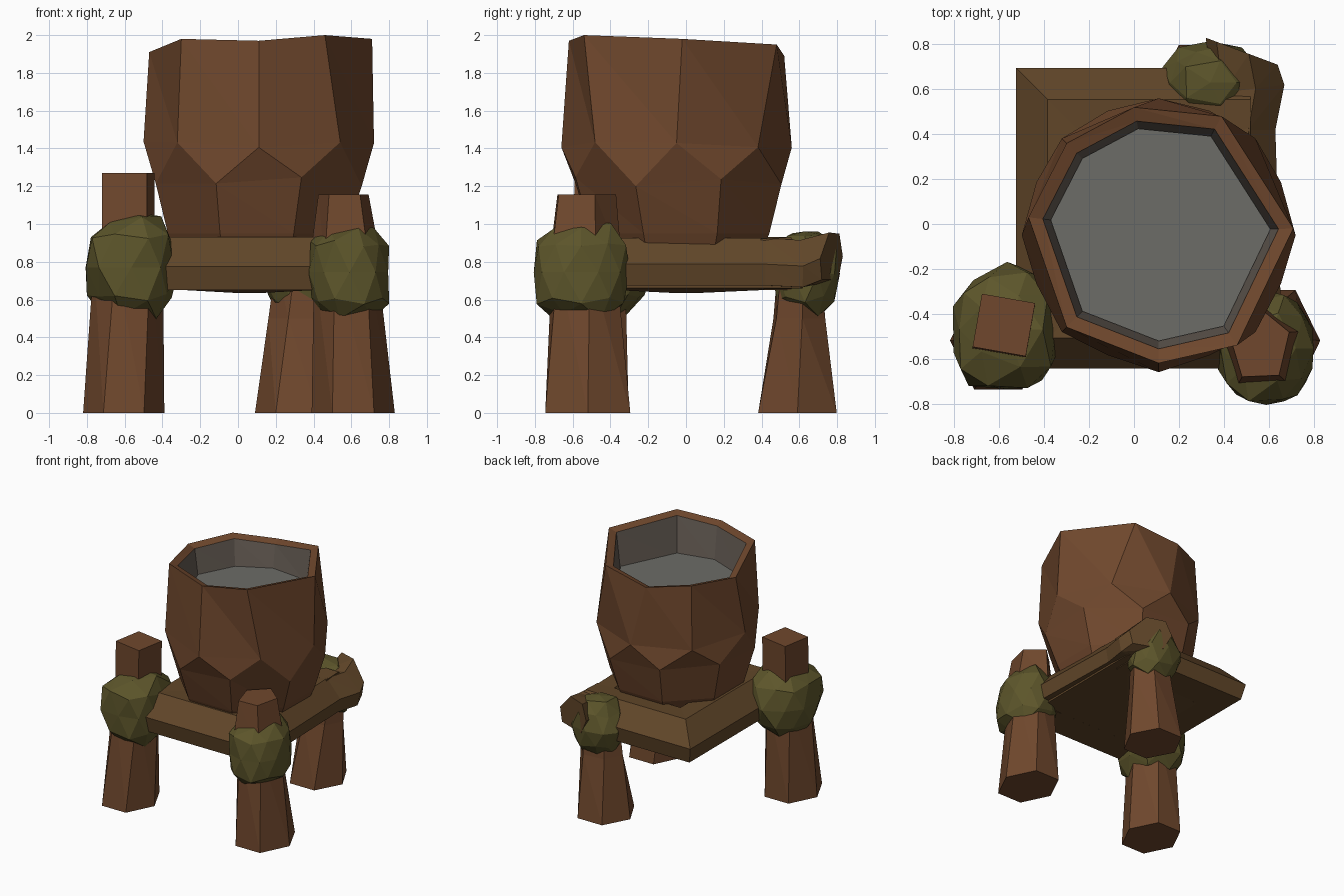
import bpy, bmesh, random
from math import sin, cos, pi, radians, copysign
from mathutils import Vector

if "Cube" in bpy.data.objects:
    bpy.data.objects.remove(bpy.data.objects["Cube"])

random.seed(7)


def material(name, r, g, b):
    m = bpy.data.materials.new(name)
    m.diffuse_color = (r, g, b, 1)
    m.use_nodes = True
    m.node_tree.nodes["Principled BSDF"].inputs["Base Color"].default_value = m.diffuse_color
    return m


WOOD = material("wood", 0.16, 0.064, 0.026)
BEAM = material("beam_wood", 0.12, 0.062, 0.022)
ROPE = material("rope", 0.11, 0.093, 0.024)
LINER = material("liner", 0.14, 0.115, 0.095)
WATER = material("water", 0.15, 0.15, 0.135)


def finish(name, bm, mat):
    bmesh.ops.recalc_face_normals(bm, faces=bm.faces)
    me = bpy.data.meshes.new(name)
    bm.to_mesh(me)
    bm.free()
    me.materials.append(mat)
    ob = bpy.data.objects.new(name, me)
    bpy.context.collection.objects.link(ob)
    return ob


def loft(name, rings, mat, cap_start=True, cap_end=True):
    """Skin equal-length rings of points with triangles."""
    bm = bmesh.new()
    vs = [[bm.verts.new(p) for p in ring] for ring in rings]
    n = len(rings[0])
    for a, b in zip(vs, vs[1:]):
        for i in range(n):
            j = (i + 1) % n
            bm.faces.new((a[i], a[j], b[i]))
            bm.faces.new((a[j], b[j], b[i]))
    if cap_start:
        bm.faces.new(vs[0])
    if cap_end:
        bm.faces.new(vs[-1])
    return finish(name, bm, mat)


def ring(x, y, z, rx, ry, n, turn=0, wobble=0):
    return [(x + rx * cos(2 * pi * i / n + radians(turn)),
             y + ry * sin(2 * pi * i / n + radians(turn)),
             z + random.uniform(-wobble, wobble)) for i in range(n)]


def beam(name, path, half):
    """Six-sided beam; each path point carries its outward half-width vector."""
    rings = []
    for x, y, z, ox, oy in path:
        rings.append([(x + ox * c, y + oy * c, z + half * s)
                      for c, s in ((1, -0.1), (0.2, 1), (-0.7, 0.95),
                                   (-1, 0), (-0.6, -1), (0.85, -1))])
    return loft(name, rings, BEAM)


def knot(name, centre, radii):
    """Boxy faceted lump."""
    bm = bmesh.new()
    bmesh.ops.create_icosphere(bm, subdivisions=2, radius=1)
    for v in bm.verts:
        k = random.uniform(0.88, 1.04)
        v.co = Vector(centre) + Vector([copysign(abs(a) ** 0.85, a) * r * k
                                        for a, r in zip(v.co, radii)])
    return finish(name, bm, ROPE)


# Legs, six-sided and flared at the foot
loft("front_left_leg", [ring(-0.605, -0.52, 0, 0.215, 0.25, 6),
                        ring(-0.58, -0.49, 0.8, 0.185, 0.18, 6, 8)], WOOD)
loft("front_right_leg", [ring(0.61, -0.52, 0, 0.22, 0.26, 6),
                         ring(0.57, -0.54, 0.8, 0.17, 0.18, 6, 10)], WOOD)
loft("back_right_leg", [ring(0.31, 0.59, 0, 0.22, 0.24, 6),
                        ring(0.34, 0.6, 0.5, 0.18, 0.15, 6, 6),
                        ring(0.36, 0.6, 0.8, 0.16, 0.12, 6, 10)], WOOD)

# Post ends above the knots
loft("front_left_post", [ring(-0.58, -0.46, 0.8, 0.17, 0.17, 4, 35),
                         ring(-0.58, -0.45, 1.27, 0.17, 0.17, 4, 35)], WOOD)
loft("front_right_post", [ring(0.57, -0.55, 0.8, 0.2, 0.21, 5, 20),
                          ring(0.56, -0.54, 1.155, 0.14, 0.17, 5, 20)], WOOD)

# Rope knots around the posts
knot("front_left_knot", (-0.565, -0.47, 0.77), (0.265, 0.295, 0.3))
knot("front_right_knot", (0.59, -0.555, 0.745), (0.24, 0.275, 0.285))
knot("back_right_knot", (0.34, 0.63, 0.735), (0.22, 0.185, 0.25))

# Frame: one mitred beam around three sides, one projecting beam on the right
beam("frame_beam", [(0.55, -0.475, 0.79, 0, -0.17),
                    (-0.35, -0.475, 0.79, -0.175, -0.17),
                    (-0.35, 0.52, 0.79, -0.175, 0.175),
                    (0.52, 0.52, 0.79, 0, 0.175)], 0.14)
beam("right_beam", [(0.51, -0.55, 0.8, 0.15, 0),
                    (0.48, 0.42, 0.8, 0.15, 0),
                    (0.51, 0.6, 0.79, 0.16, 0.02),
                    (0.48, 0.77, 0.83, 0.16, -0.06)], 0.125)

# Underside panel of the frame, dipping slightly in the middle
loft("deck", [ring(0.06, 0, 0.635, 0.1, 0.1, 4, 45),
              [(0.58, 0.62, 0.66), (-0.46, 0.62, 0.66),
               (-0.46, -0.57, 0.66), (0.58, -0.57, 0.66)],
              [(0.58, 0.62, 0.74), (-0.46, 0.62, 0.74),
               (-0.46, -0.57, 0.74), (0.58, -0.57, 0.74)]], BEAM)

# Bucket: irregular eight-sided rim, bulging body, open top
RIM = [(0.71, -0.02, 1.98), (0.39, 0.48, 1.95), (0.0, 0.52, 1.89), (-0.3, 0.36, 1.92),
       (-0.47, 0.03, 1.91), (-0.3, -0.46, 1.98), (0.11, -0.62, 1.97), (0.46, -0.54, 2.0)]


def inset_rim(scale, drop=0, z=None):
    return [(0.11 + (x - 0.11) * scale, -0.04 + (y + 0.04) * scale,
             h - drop if z is None else z) for x, y, h in RIM]


loft("bucket", [ring(0.1, -0.03, 0.84, 0.46, 0.46, 8, -22.5),
                ring(0.1, -0.03, 0.95, 0.51, 0.51, 8, -22.5),
                ring(0.11, -0.04, 1.22, 0.59, 0.59, 8, -22.5, 0.03),
                ring(0.11, -0.05, 1.42, 0.61, 0.61, 8, 0, 0.02),
                RIM, inset_rim(0.89, 0.02)],
     WOOD, cap_end=False)

# Inner wall and water surface
loft("bucket_liner", [inset_rim(0.89, 0.02), inset_rim(0.83, z=1.66)], LINER, False, False)
loft("water", [inset_rim(0.83, z=1.66), inset_rim(0.83, z=1.69)], WATER)
